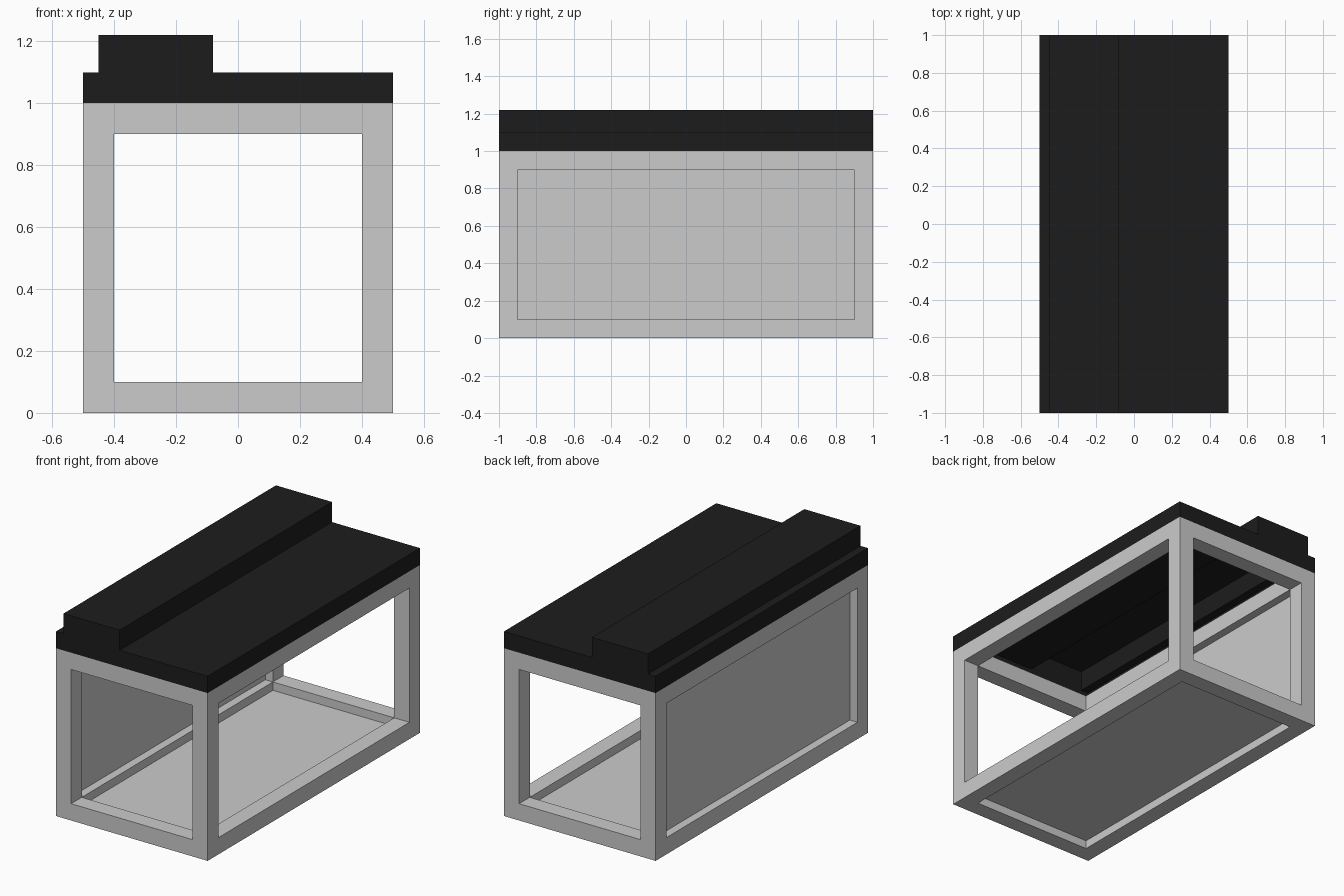
import bpy, bmesh
from mathutils import Vector
from itertools import product

if "Cube" in bpy.data.objects:
    bpy.data.objects.remove(bpy.data.objects["Cube"])


def finish(name, bm, mat=None):
    bmesh.ops.remove_doubles(bm, verts=bm.verts, dist=1e-5)
    bmesh.ops.recalc_face_normals(bm, faces=bm.faces)
    me = bpy.data.meshes.new(name)
    bm.to_mesh(me)
    bm.free()
    ob = bpy.data.objects.new(name, me)
    bpy.context.collection.objects.link(ob)
    if mat:
        me.materials.append(mat)
    return ob


def quad(bm, pts):
    return bm.faces.new([bm.verts.new(p) for p in pts])


# Open box frame: 3x3x3 cells, keeping only the corner and edge cells
cuts = [(-0.5, -0.4, 0.4, 0.5), (-1, -0.9, 0.9, 1), (0, 0.1, 0.9, 1)]


def filled(cell):
    return all(0 <= i <= 2 for i in cell) and sum(i == 1 for i in cell) < 2


bm = bmesh.new()
for cell in product(range(3), repeat=3):
    if not filled(cell):
        continue
    for axis, side in product(range(3), (0, 1)):
        near = list(cell)
        near[axis] += 1 if side else -1
        if filled(near):
            continue
        u, v = (axis + 1) % 3, (axis + 2) % 3
        pts = []
        for du, dv in ((0, 0), (1, 0), (1, 1), (0, 1)):
            p = Vector()
            p[axis] = cuts[axis][cell[axis] + side]
            p[u] = cuts[u][cell[u] + du]
            p[v] = cuts[v][cell[v] + dv]
            pts.append(p)
        quad(bm, pts)
finish("box_frame", bm)

# Thin panels set halfway into the floor and left openings
bm = bmesh.new()
quad(bm, [(-0.4, -0.9, 0.05), (0.4, -0.9, 0.05), (0.4, 0.9, 0.05), (-0.4, 0.9, 0.05)])
finish("floor_panel", bm)
bm = bmesh.new()
quad(bm, [(-0.45, -0.9, 0.1), (-0.45, -0.9, 0.9), (-0.45, 0.9, 0.9), (-0.45, 0.9, 0.1)])
finish("left_wall_panel", bm)

# Hollow stepped roof, open underneath
black = bpy.data.materials.new("roof_black")
black.diffuse_color = (0.012, 0.012, 0.012, 1)
black.use_nodes = True
black.node_tree.nodes["Principled BSDF"].inputs["Base Color"].default_value = black.diffuse_color
profile = [(-0.5, 1), (-0.5, 1.1), (-0.45, 1.1), (-0.45, 1.22),
           (-0.08, 1.22), (-0.08, 1.1), (0.5, 1.1), (0.5, 1)]
bm = bmesh.new()
for (x0, z0), (x1, z1) in zip(profile, profile[1:]):
    quad(bm, [(x0, -1, z0), (x1, -1, z1), (x1, 1, z1), (x0, 1, z0)])
for y in (-1, 1):
    quad(bm, [(x, y, z) for x, z in profile])
finish("stepped_roof", bm, black)
